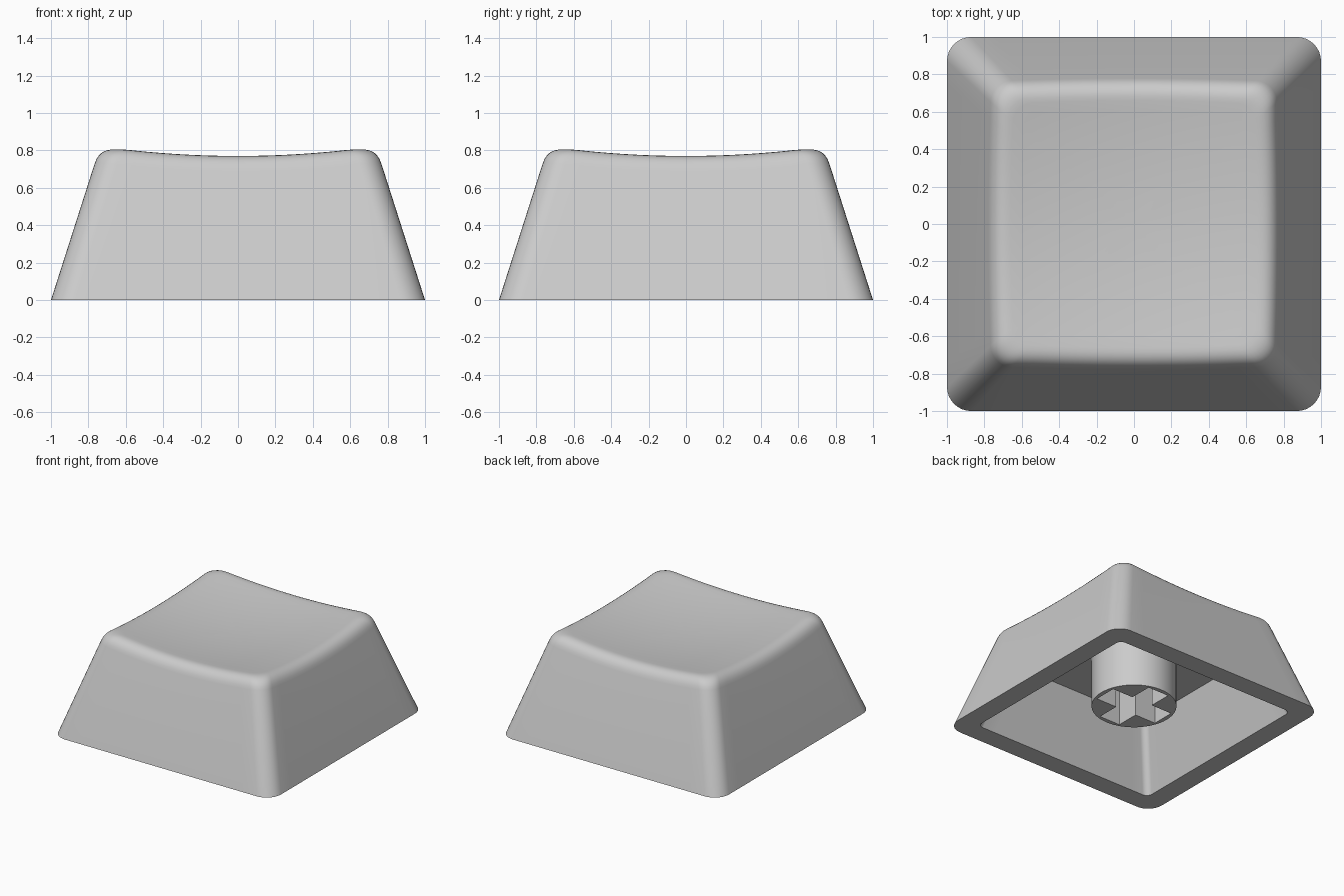
import bpy, bmesh, math
from mathutils import Vector

if "Cube" in bpy.data.objects:
    bpy.data.objects.remove(bpy.data.objects["Cube"])

CORNER, SIDE = 8, 14          # segments per rounded corner and per straight side
SLOPE = 0.32                  # inward lean of the walls per unit of height
CEILING = 0.53                # height of the hollow inside
STEM_BOTTOM = 0.11

grey = bpy.data.materials.new("light_grey_plastic")
grey.diffuse_color = (0.6, 0.6, 0.6, 1)
grey.use_nodes = True
grey.node_tree.nodes["Principled BSDF"].inputs["Base Color"].default_value = grey.diffuse_color


def rounded_square(half, radius, z):
    """Ring of points around a square with rounded corners."""
    corners = []
    for q in range(4):
        a0 = q * math.pi / 2
        c = (half - radius) * math.sqrt(2)
        cx, cy = c * math.cos(a0 + math.pi / 4), c * math.sin(a0 + math.pi / 4)
        corners.append([Vector((cx + radius * math.cos(a0 + math.pi / 2 * i / CORNER),
                                cy + radius * math.sin(a0 + math.pi / 2 * i / CORNER), z))
                        for i in range(CORNER + 1)])
    ring = []
    for q in range(4):
        ring += corners[q]
        a, b = corners[q][-1], corners[(q + 1) % 4][0]
        ring += [a.lerp(b, i / SIDE) for i in range(1, SIDE)]
    return ring


def dish(p):
    """Project a point on to the scooped top."""
    return Vector((p.x, p.y, 0.725 + 0.1 * (p.x ** 2 + p.y ** 2)))


def outer(z):
    return rounded_square(1 - SLOPE * z, 0.13 - 0.02 * z, z)


def make_object(name, bm):
    bmesh.ops.recalc_face_normals(bm, faces=bm.faces)
    mesh = bpy.data.meshes.new(name)
    bm.to_mesh(mesh)
    bm.free()
    mesh.materials.append(grey)
    ob = bpy.data.objects.new(name, mesh)
    bpy.context.collection.objects.link(ob)
    return ob


def smooth(ob):
    bpy.ops.object.select_all(action='DESELECT')
    ob.select_set(True)
    bpy.context.view_layer.objects.active = ob
    bpy.ops.object.shade_smooth_by_angle(angle=math.radians(30))


# Top edge: where each wall line meets the scooped top
base, high = outer(0), outer(1)
edge = []
for a, b in zip(base, high):
    z = 0.77
    for _ in range(12):
        z = dish(a.lerp(b, z)).z
    edge.append(z)

# Soft edge between wall and top, as a curve per wall line
FILLET, STEPS = 0.09, 7
fillet = [[] for _ in range(STEPS + 1)]
for a, b, z in zip(base, high, edge):
    start, tip = a.lerp(b, z - FILLET), a.lerp(b, z)
    reach = max(abs(tip.x), abs(tip.y))
    end = dish(tip * (1 - FILLET / reach))
    for s in range(STEPS + 1):
        t = s / STEPS
        fillet[s].append(start * (1 - t) ** 2 + tip * 2 * t * (1 - t) + end * t * t)

# Cap shell: hollow inside, bottom rim, outer walls, soft edge, scooped top
rings = [rounded_square(0.835 - SLOPE * CEILING, 0.05, CEILING),
         rounded_square(0.835, 0.05, 0), base]
rings += fillet
rings += [[dish(p * k) for p in fillet[-1]] for k in (0.92, 0.8, 0.65, 0.5, 0.35, 0.18)]

bm = bmesh.new()
loops = [[bm.verts.new(p) for p in ring] for ring in rings]
n = len(base)
for lo, hi in zip(loops, loops[1:]):
    for i in range(n):
        j = (i + 1) % n
        bm.faces.new((lo[i], lo[j], hi[j], hi[i]))
bm.faces.new(loops[0])
centre = bm.verts.new(dish(Vector((0, 0, 0))))
for i in range(n):
    bm.faces.new((loops[-1][i], loops[-1][(i + 1) % n], centre))
smooth(make_object("cap_shell", bm))

# Stem: round post hanging from the ceiling
bm = bmesh.new()
top = CEILING + 0.02
bmesh.ops.create_cone(bm, cap_ends=True, segments=64, radius1=0.32, radius2=0.32,
                      depth=top - STEM_BOTTOM)
bmesh.ops.translate(bm, verts=bm.verts, vec=(0, 0, (top + STEM_BOTTOM) / 2))
stem = make_object("stem", bm)

# Cross-shaped socket cut into the stem
L, W = 0.285, 0.095
quarter = [(L, -W), (L, W), (W, W)]
bm = bmesh.new()
outline = []
for q in range(4):
    c, s = round(math.cos(q * math.pi / 2)), round(math.sin(q * math.pi / 2))
    outline += [bm.verts.new((x * c - y * s, x * s + y * c, -0.1)) for x, y in quarter]
face = bm.faces.new(outline)
up = bmesh.ops.extrude_face_region(bm, geom=[face])["geom"]
bmesh.ops.translate(bm, verts=[v for v in up if isinstance(v, bmesh.types.BMVert)],
                    vec=(0, 0, CEILING - 0.03 + 0.1))
cutter = make_object("socket_cutter", bm)
cutter.hide_render = True
cutter.hide_viewport = True

cut = stem.modifiers.new("socket", 'BOOLEAN')
cut.operation = 'DIFFERENCE'
cut.solver = 'EXACT'
cut.object = cutter
bpy.context.view_layer.objects.active = stem
stem.select_set(True)
bpy.ops.object.modifier_apply(modifier="socket")
bpy.data.objects.remove(cutter)
smooth(stem)
